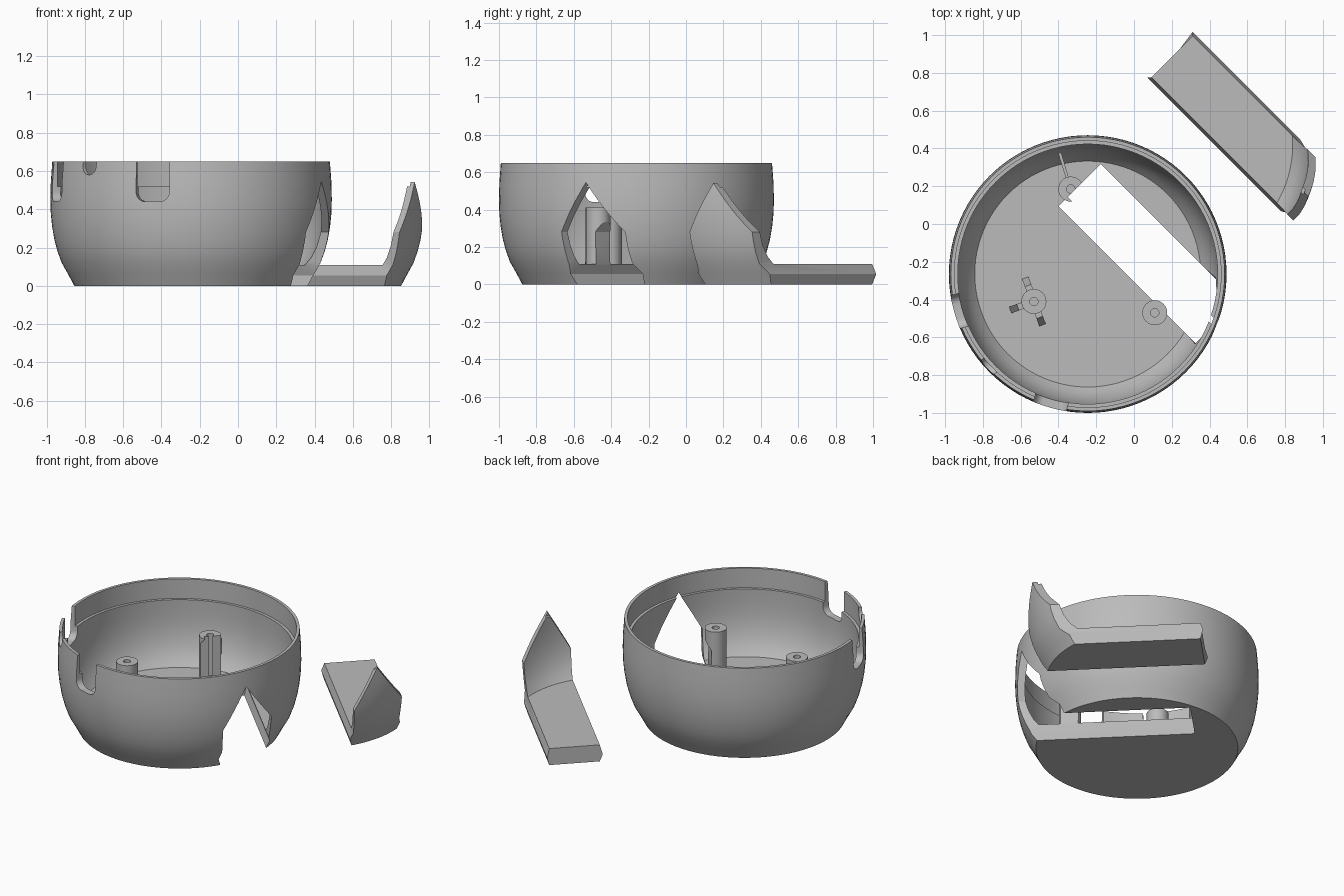
import bpy, bmesh, math
from mathutils import Matrix, Vector

if "Cube" in bpy.data.objects:
    bpy.data.objects.remove(bpy.data.objects["Cube"])

grey = bpy.data.materials.new("plain grey")
grey.use_nodes = True
grey.diffuse_color = (0.5, 0.5, 0.5, 1)
grey.node_tree.nodes["Principled BSDF"].inputs["Base Color"].default_value = (0.5, 0.5, 0.5, 1)

CENTRE = Vector((-0.245, -0.265, 0))
DOOR_SHIFT = Vector((0.487, 0.682, 0))
FLOOR, RIM, POST_TOP = 0.11, 0.65, 0.41


def finish(name, bm):
    bmesh.ops.recalc_face_normals(bm, faces=bm.faces)
    mesh = bpy.data.meshes.new(name)
    bm.to_mesh(mesh)
    bm.free()
    mesh.materials.append(grey)
    ob = bpy.data.objects.new(name, mesh)
    bpy.context.collection.objects.link(ob)
    return ob


def lathe(name, profile, centre, sides):
    """Closed solid of revolution; profile starts and ends on the axis."""
    bm = bmesh.new()
    verts = [bm.verts.new((r, 0, z)) for r, z in profile]
    edges = [bm.edges.new(pair) for pair in zip(verts, verts[1:])]
    bmesh.ops.spin(bm, geom=verts + edges, cent=(0, 0, 0), axis=(0, 0, 1),
                   angle=math.tau, steps=sides, use_duplicate=False)
    bmesh.ops.remove_doubles(bm, verts=bm.verts, dist=0.0005)
    bmesh.ops.translate(bm, verts=bm.verts, vec=centre)
    return finish(name, bm)


def prism(name, near, far, matrix):
    """Solid between two matching outlines."""
    bm = bmesh.new()
    a = [bm.verts.new(matrix @ Vector(p)) for p in near]
    b = [bm.verts.new(matrix @ Vector(p)) for p in far]
    bm.faces.new(a)
    bm.faces.new(b[::-1])
    for i in range(len(a)):
        j = (i + 1) % len(a)
        bm.faces.new((a[i], b[i], b[j], a[j]))
    return finish(name, bm)


def turned(centre, degrees):
    return Matrix.Translation(centre) @ Matrix.Rotation(math.radians(degrees), 4, "Z")


def boolean(ob, tool, operation="DIFFERENCE"):
    mod = ob.modifiers.new("cut", "BOOLEAN")
    mod.operation, mod.solver, mod.object = operation, "EXACT", tool
    bpy.context.view_layer.objects.active = ob
    bpy.ops.object.modifier_apply(modifier=mod.name)


def hatch_solid(name, gap):
    """Pointed hatch outline with a tongue along its floor edges."""
    left, right, tongue = 0.145 + gap, 0.46 - gap, 0.016
    outline = [(left, -0.001), (left - tongue, 0.055), (left, FLOOR), (left - 0.004, 0.28),
               (0.29, 0.545 - gap), (right + 0.006, 0.28), (right, FLOOR),
               (right + tongue, 0.055), (right, -0.001)]
    end = -0.363 + gap
    near = [(end - (tongue if z == 0.055 else 0), v, z) for v, z in outline]
    far = [(0.9, v, z) for v, z in outline]
    return prism(name, near, far, turned(CENTRE, -45))


# Bowl with a stepped rim
outer = [(0.61, 0), (0.642, 0.06), (0.676, 0.12), (0.698, 0.18), (0.714, 0.24), (0.726, 0.31),
         (0.733, 0.38), (0.735, 0.45), (0.733, 0.54), (0.725, RIM)]
inner = [(0.706, RIM), (0.706, 0.52), (0.688, 0.52), (0.69, 0.44), (0.688, 0.36),
         (0.678, 0.28), (0.658, 0.21), (0.63, 0.15), (0.598, FLOOR)]
bowl = lathe("bowl", [(0, 0)] + outer + inner + [(0, FLOOR)], CENTRE, 96)

# Hatch lifted out of the bowl, lying beside it
hatch = hatch_solid("hatch", 0.003)
boolean(hatch, bowl, "INTERSECT")
hatch.data.transform(Matrix.Translation(DOOR_SHIFT))

opening = hatch_solid("opening_cutter", 0)
boolean(bowl, opening)


def notch(angle, width, bottom, corner):
    """Round-bottomed notch down through the rim."""
    half = width / 2
    outline = [(half, RIM + 0.1)]
    for side, start in ((1, 0), (-1, -90)):
        for step in range(7):
            t = math.radians(start - 15 * step)
            outline.append((side * (half - corner) + corner * math.cos(t),
                            bottom + corner + corner * math.sin(t)))
    outline.append((-half, RIM + 0.1))
    cutter = prism("notch_cutter", [(0.55, y, z) for y, z in outline],
                   [(0.9, y, z) for y, z in outline], turned(CENTRE, angle))
    boolean(bowl, cutter)
    bpy.data.objects.remove(cutter)


for angle in (196, 254):
    notch(angle, 0.18, 0.44, 0.05)
notch(223, 0.1, 0.58, 0.045)

# Screw posts standing on the floor
post_profile = [(0, 0.1), (0.066, 0.1), (0.066, POST_TOP), (0.022, POST_TOP), (0.022, 0.13), (0, 0.13)]
places = {"front_post": (0.11, -0.47, 0), "ribbed_post": (-0.53, -0.41, 0), "back_post": (-0.335, 0.185, 0)}
parts = [bowl, hatch]
for name, place in places.items():
    post = lathe(name, post_profile, place, 32)
    if name != "ribbed_post":
        boolean(post, opening)
    parts.append(post)
bpy.data.objects.remove(opening)


# Ribs bracing the posts
def rib(name, place, angle, top_reach, foot_reach, thick, height):
    outline = [(0.05, 0.1), (foot_reach, 0.1), (top_reach, height), (0.05, height)]
    prism(name, [(x, -thick / 2, z) for x, z in outline],
          [(x, thick / 2, z) for x, z in outline], turned(Vector(place), angle))


for i, angle in enumerate((110, 200, 290)):
    rib(f"post_rib_{i + 1}", places["ribbed_post"], angle, 0.09, 0.135, 0.036, 0.3)
rib("wall_rib", places["back_post"], 107, 0.2, 0.2, 0.016, 0.3)

# Smooth curved walls, sharp edges
for ob in parts:
    bpy.ops.object.select_all(action="DESELECT")
    ob.select_set(True)
    bpy.context.view_layer.objects.active = ob
    bpy.ops.object.shade_smooth_by_angle(angle=math.radians(28))
